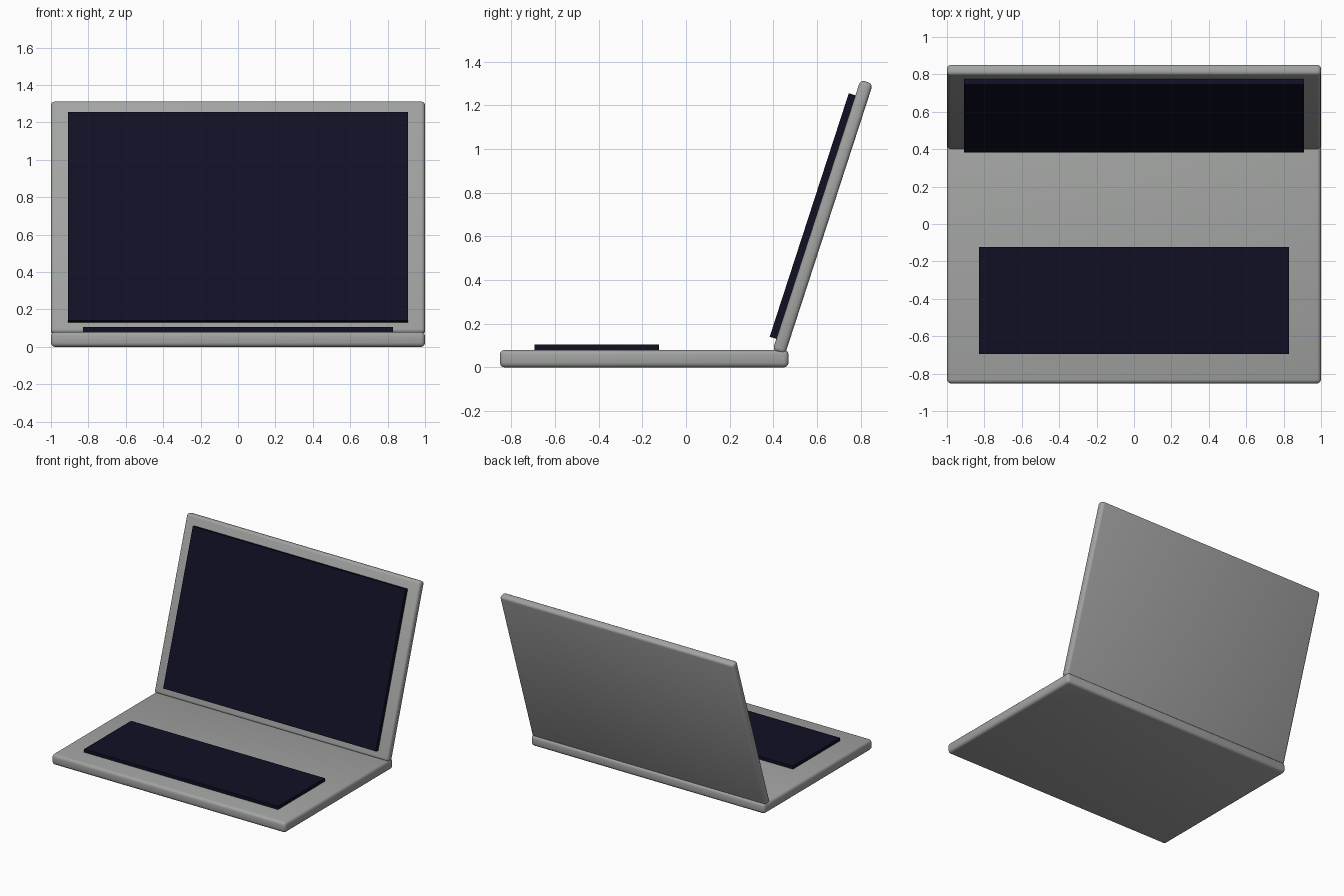
import bpy, math
from mathutils import Matrix, Vector

if "Cube" in bpy.data.objects:
    bpy.data.objects.remove(bpy.data.objects["Cube"])


def material(name, rgb):
    m = bpy.data.materials.new(name)
    m.diffuse_color = (*rgb, 1)
    m.use_nodes = True
    m.node_tree.nodes["Principled BSDF"].inputs["Base Color"].default_value = m.diffuse_color
    return m


GREY = material("casing grey", (0.36, 0.37, 0.36))
NAVY = material("dark navy", (0.005, 0.005, 0.018))


def box(name, lo, hi, mat, bevel=0.0, frame=None):
    """Box between two corners, optionally rounded and placed in a frame."""
    lo, hi = Vector(lo), Vector(hi)
    bpy.ops.mesh.primitive_cube_add(size=1)
    ob = bpy.context.object
    ob.name = name
    ob.data.transform(Matrix.Translation((lo + hi) / 2) @ Matrix.Diagonal((*(hi - lo), 1)))
    ob.data.materials.append(mat)
    if bevel:
        mod = ob.modifiers.new("rounded edges", 'BEVEL')
        mod.width = bevel
        mod.segments = 3
        bpy.ops.object.modifier_apply(modifier=mod.name)
        bpy.ops.object.shade_smooth_by_angle(angle=math.radians(35))
    if frame:
        ob.matrix_world = frame
    return ob


# base and keyboard plate
box("base", (-1, -0.853, 0), (1, 0.47, 0.08), GREY, 0.022)
box("keyboard", (-0.829, -0.695, 0.075), (0.829, -0.123, 0.105), NAVY)

# lid and screen share a frame leaning back from the hinge
hinge = Matrix.Translation((0, 0.425, 0.068)) @ Matrix.Rotation(math.radians(-18), 4, 'X')
box("lid", (-1, -0.03, 0), (1, 0.03, 1.304), GREY, 0.02, hinge)
box("screen", (-0.909, -0.062, 0.056), (0.909, -0.028, 1.229), NAVY, 0, hinge)
